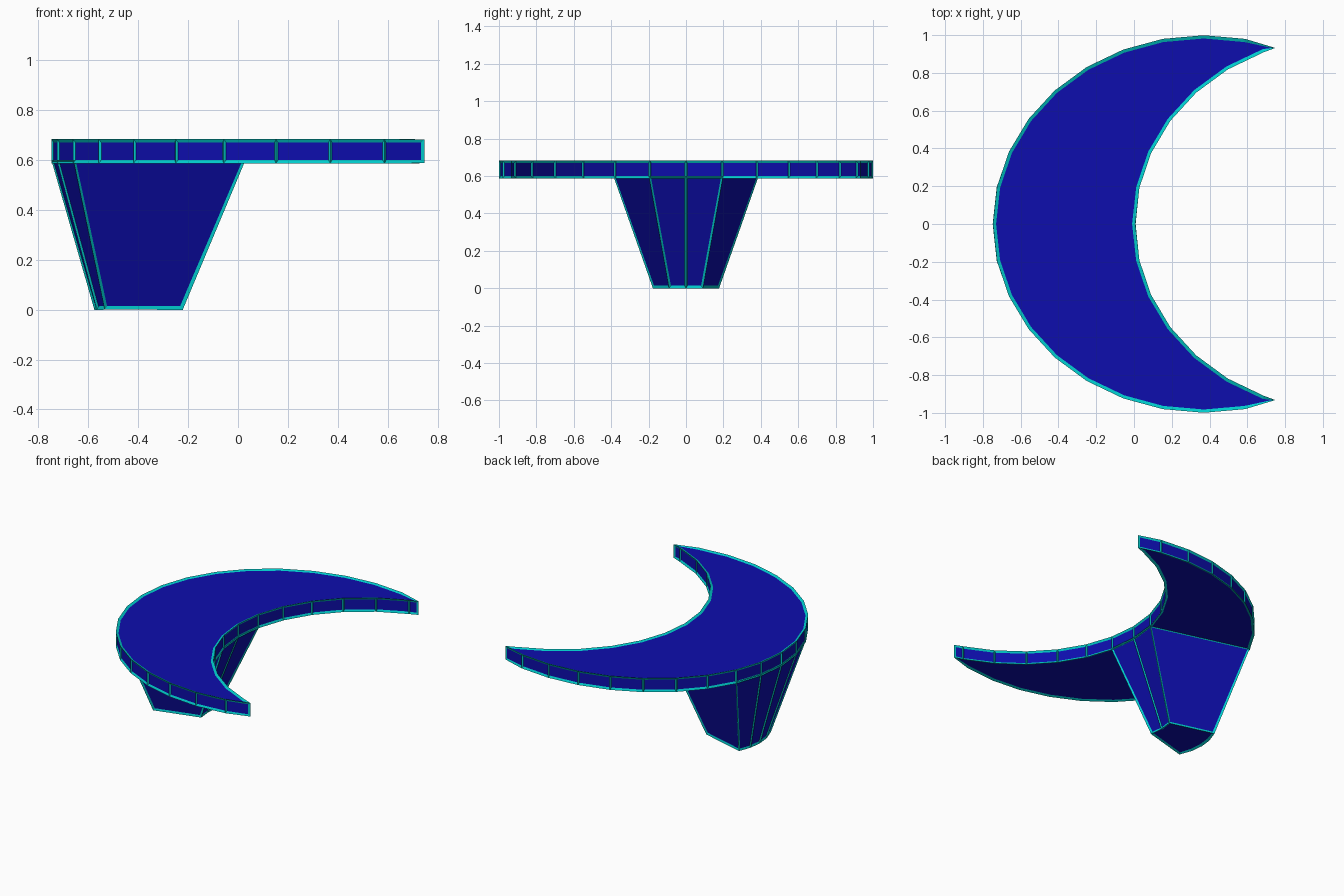
import bpy, bmesh, math

cube = bpy.data.objects.get("Cube")
if cube:
    bpy.data.objects.remove(cube, do_unlink=True)


def material(name, color):
    mat = bpy.data.materials.new(name)
    mat.use_nodes = True
    mat.diffuse_color = color
    mat.node_tree.nodes["Principled BSDF"].inputs["Base Color"].default_value = color
    return mat


BLUE = material("deep blue", (0.004, 0.004, 0.42, 1))
CYAN = material("cyan trim", (0.0, 0.6, 0.6, 1))

# Crescent: the same 32-sided ellipse used twice, shifted along x
RX, RY, OUTER_X, INNER_X = 1.11, 0.992, 0.37, 1.11
TIP = (0.74, 0.932)


def arc(center_x, count):
    """Points from the front (-y) to the back around the -x side."""
    step = math.tau / 32
    return [(center_x - RX * math.cos(k * step), RY * math.sin(k * step))
            for k in range(-count, count + 1)]


def loft(name, bottom, top, z0, z1):
    """Closed prism between two matching outlines, with raised trim on its edges."""
    bm = bmesh.new()
    low = [bm.verts.new((x, y, z0)) for x, y in bottom]
    high = [bm.verts.new((x, y, z1)) for x, y in top]
    bm.faces.new(low)
    bm.faces.new(high)
    for i in range(len(low)):
        j = (i + 1) % len(low)
        bm.faces.new((low[i], low[j], high[j], high[i]))
    bmesh.ops.recalc_face_normals(bm, faces=bm.faces)
    mesh = bpy.data.meshes.new(name)
    bm.to_mesh(mesh)
    bm.free()
    mesh.materials.append(BLUE)
    mesh.materials.append(CYAN)
    obj = bpy.data.objects.new(name, mesh)
    bpy.context.collection.objects.link(obj)
    trim = obj.modifiers.new("edge_trim", 'WIREFRAME')
    trim.thickness = 0.02
    trim.offset = 0
    trim.use_replace = False
    trim.use_even_offset = False
    trim.material_offset = 1
    return obj


# Crescent table top
outline = ([(TIP[0], -TIP[1])] + arc(OUTER_X, 9) + [TIP] + arc(INNER_X, 6)[::-1])
loft("crescent_top", outline, outline, 0.593, 0.677)

# Tapered leg under the middle of the crescent
leg_top = arc(OUTER_X, 2) + arc(INNER_X, 1)[::-1]
pivot, taper = -0.43, 0.45
leg_bottom = [(pivot + taper * (x - pivot), taper * y) for x, y in leg_top]
loft("tapered_leg", leg_bottom, leg_top, 0.007, 0.593)
